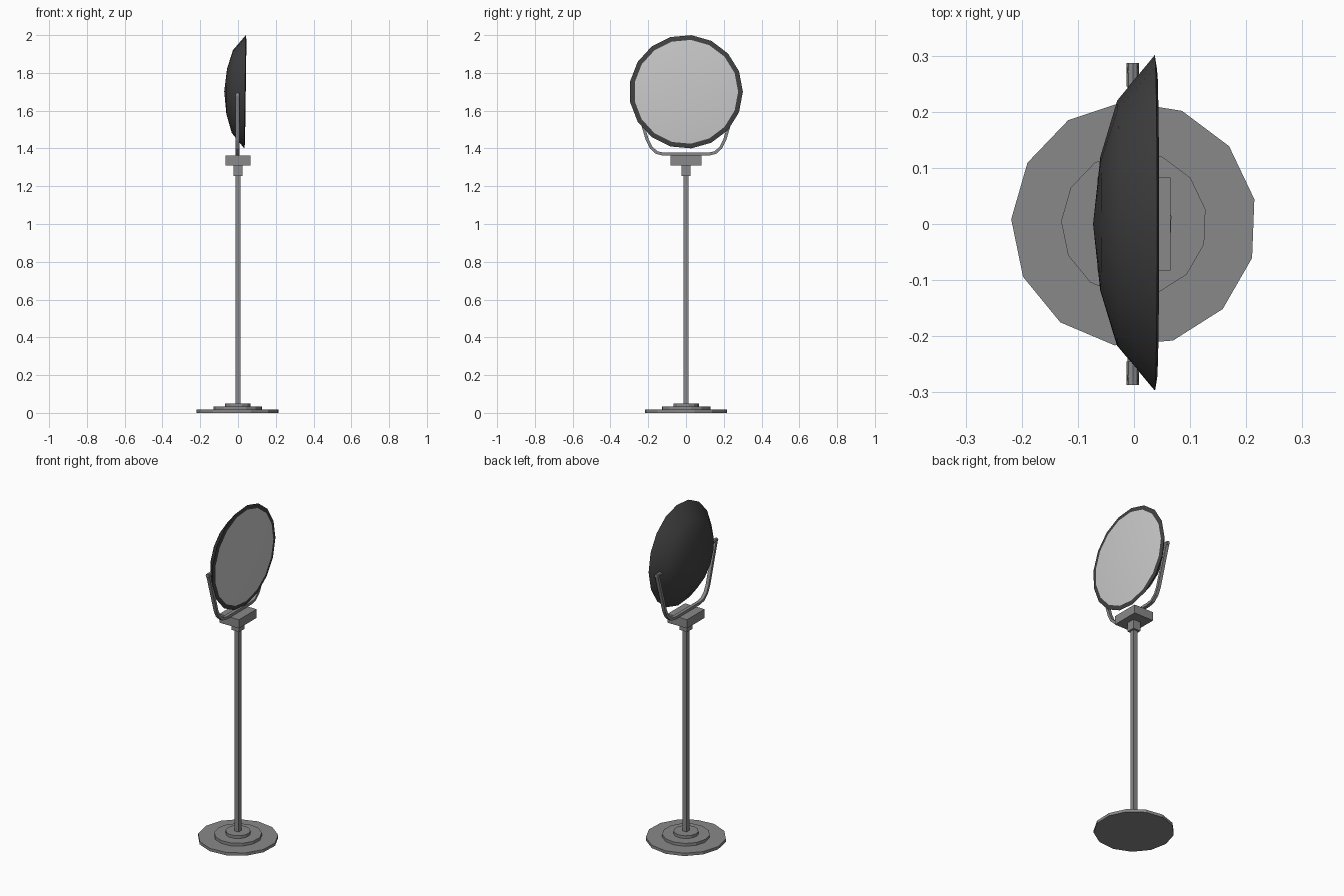
import bpy, bmesh, math
from mathutils import Matrix, Vector

if "Cube" in bpy.data.objects:
    bpy.data.objects.remove(bpy.data.objects["Cube"])


def material(name, value):
    m = bpy.data.materials.new(name)
    m.use_nodes = True
    m.diffuse_color = (value, value, value, 1)
    m.node_tree.nodes["Principled BSDF"].inputs["Base Color"].default_value = m.diffuse_color
    return m


GREY = material("stand grey", 0.25)
DARK = material("shell charcoal", 0.055)
GLASS = material("pale glass", 0.6)


def finish(name, bm, *mats):
    bmesh.ops.recalc_face_normals(bm, faces=bm.faces)
    mesh = bpy.data.meshes.new(name)
    bm.to_mesh(mesh)
    bm.free()
    for m in mats:
        mesh.materials.append(m)
    ob = bpy.data.objects.new(name, mesh)
    bpy.context.collection.objects.link(ob)
    return ob


def box(name, sx, sy, z0, z1):
    bm = bmesh.new()
    place = Matrix.Translation((0, 0, (z0 + z1) / 2)) @ Matrix.Diagonal((sx, sy, z1 - z0, 1))
    bmesh.ops.create_cube(bm, size=1, matrix=place)
    return finish(name, bm, GREY)


def disc(name, radius, z0, z1, sides=13):
    bm = bmesh.new()
    place = Matrix.Translation((0, 0, (z0 + z1) / 2)) @ Matrix.Rotation(math.radians(4.7), 4, "Z")
    bmesh.ops.create_cone(bm, cap_ends=True, segments=sides, radius1=radius,
                          radius2=radius, depth=z1 - z0, matrix=place)
    return finish(name, bm, GREY)


# Stepped foot, post and head mount
disc("base_plate", 0.219, 0, 0.017)
disc("base_step", 0.13, 0.017, 0.034)
disc("base_collar", 0.068, 0.034, 0.051)
box("post", 0.027, 0.027, 0.051, 1.26)
box("post_socket", 0.049, 0.049, 1.255, 1.31)
box("mount_block", 0.13, 0.166, 1.31, 1.362)

# U-shaped yoke: square bar swept along a mirrored path
half = [(0.12, 1.37), (0.155, 1.378), (0.185, 1.405), (0.205, 1.445), (0.278, 1.69)]
path = [Vector((0, -y, z)) for y, z in reversed(half)] + [Vector((0, y, z)) for y, z in half]
bm = bmesh.new()
rings = []
for i, p in enumerate(path):
    along = (path[min(i + 1, len(path) - 1)] - path[max(i - 1, 0)]).normalized()
    out = along.cross(Vector((1, 0, 0))) * 0.008
    side = Vector((0.01, 0, 0))
    rings.append([bm.verts.new(p + a * out + b * side - Vector((0.002, 0, 0)))
                  for a, b in ((1, 1), (1, -1), (-1, -1), (-1, 1))])
for r, s in zip(rings, rings[1:]):
    for k in range(4):
        bm.faces.new((r[k], r[k - 1], s[k - 1], s[k]))
bm.faces.new(rings[0])
bm.faces.new(rings[-1])
finish("yoke", bm, GREY)

# Pivot pins joining the yoke to the dish
for label, s in (("left", 1), ("right", -1)):
    bm = bmesh.new()
    place = Matrix.Translation((-0.002, s * 0.266, 1.685)) @ Matrix.Rotation(math.pi / 2, 4, "X")
    bmesh.ops.create_cone(bm, cap_ends=True, segments=8, radius1=0.011,
                          radius2=0.011, depth=0.042, matrix=place)
    finish("pivot_pin_" + label, bm, GREY)

# Lamp dish: lathed shell facing +x, with a flat glass face inside its rim
SIDES = 17
profile = [(-0.11, 0.0), (-0.097, 0.12), (-0.067, 0.22), (0, 0.301), (0.004, 0.276)]
bm = bmesh.new()
verts = [bm.verts.new((x, r, 0)) for x, r in profile]
edges = [bm.edges.new(pair) for pair in zip(verts, verts[1:])]
bmesh.ops.spin(bm, geom=verts + edges, cent=(0, 0, 0), axis=(1, 0, 0),
               angle=math.tau, steps=SIDES)
bmesh.ops.remove_doubles(bm, verts=bm.verts, dist=0.0005)
front = bmesh.ops.holes_fill(bm, edges=[e for e in bm.edges if e.is_boundary], sides=0)
for f in front["faces"]:
    f.material_index = 1
dish = finish("lamp_dish", bm, DARK, GLASS)
dish.location = (0.037, 0, 1.7)
dish.rotation_euler = (0, math.radians(0.8), 0)
bpy.ops.object.select_all(action="DESELECT")
dish.select_set(True)
bpy.context.view_layer.objects.active = dish
bpy.ops.object.shade_smooth_by_angle(angle=math.radians(40))
